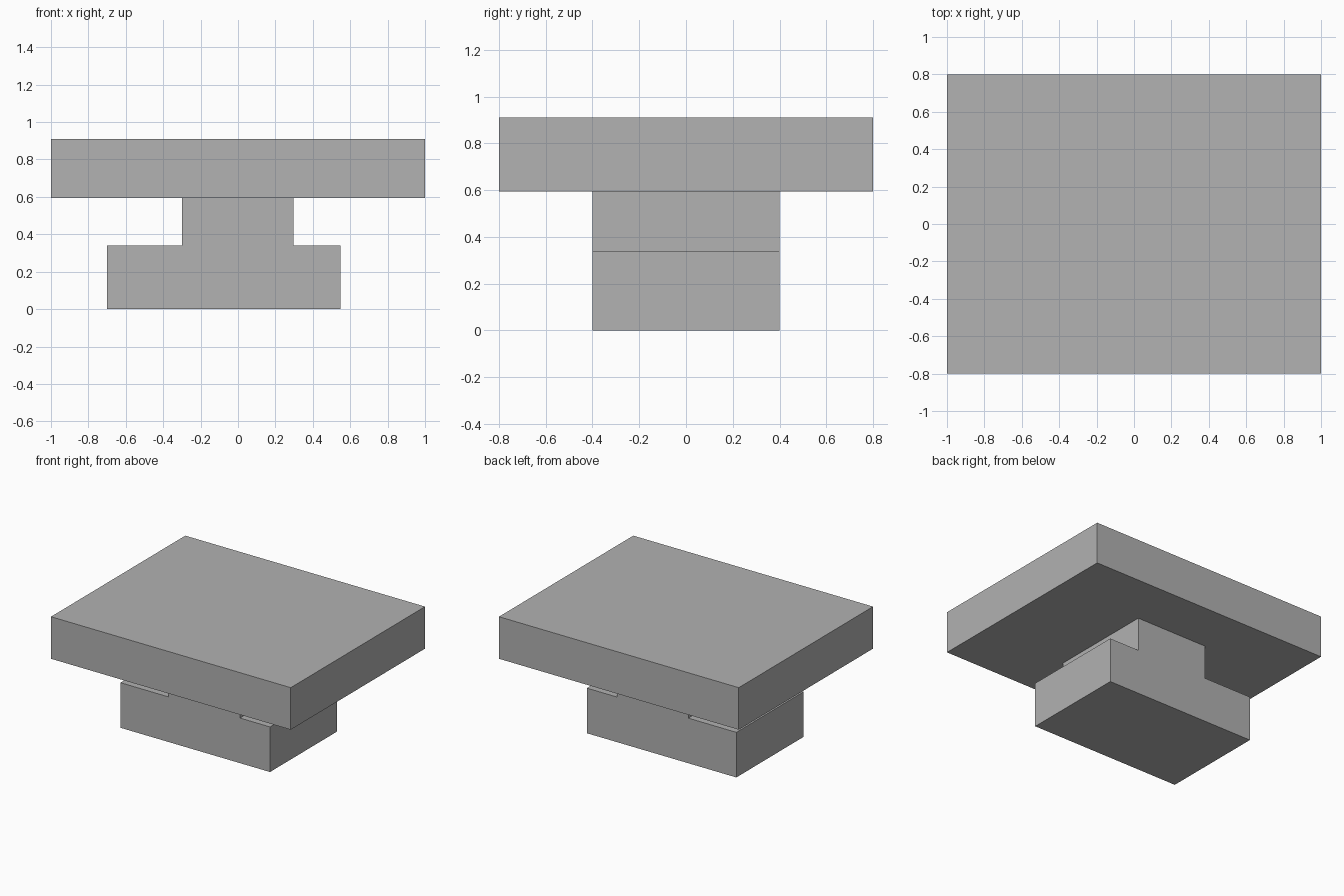
import bpy
import bmesh

cube = bpy.data.objects.get("Cube")
if cube:
    bpy.data.objects.remove(cube, do_unlink=True)

# Single plain grey material
GREY = (0.445, 0.445, 0.445, 1)
grey = bpy.data.materials.new("plain grey")
grey.use_nodes = True
grey.diffuse_color = GREY
grey.node_tree.nodes["Principled BSDF"].inputs["Base Color"].default_value = GREY


def extrude_profile(name, profile, half_depth):
    """Extrude an x-z outline along y, centred on y = 0."""
    bm = bmesh.new()
    face = bm.faces.new([bm.verts.new((x, -half_depth, z)) for x, z in profile])
    result = bmesh.ops.extrude_face_region(bm, geom=[face])
    moved = [v for v in result["geom"] if isinstance(v, bmesh.types.BMVert)]
    bmesh.ops.translate(bm, verts=moved, vec=(0, 2 * half_depth, 0))
    bmesh.ops.recalc_face_normals(bm, faces=bm.faces)
    mesh = bpy.data.meshes.new(name)
    bm.to_mesh(mesh)
    bm.free()
    mesh.materials.append(grey)
    obj = bpy.data.objects.new(name, mesh)
    bpy.context.collection.objects.link(obj)
    return obj


SLAB_BOTTOM, SLAB_TOP, FOOT_TOP = 0.593, 0.91, 0.34

# Wide top slab
extrude_profile("top_slab", [(-1, SLAB_BOTTOM), (1, SLAB_BOTTOM),
                             (1, SLAB_TOP), (-1, SLAB_TOP)], 0.8)

# Stepped pedestal: off-centre foot with a narrower stem
extrude_profile("pedestal", [(-0.7, 0), (0.547, 0), (0.547, FOOT_TOP),
                             (0.297, FOOT_TOP), (0.297, SLAB_BOTTOM),
                             (-0.3, SLAB_BOTTOM), (-0.3, FOOT_TOP),
                             (-0.7, FOOT_TOP)], 0.4)
